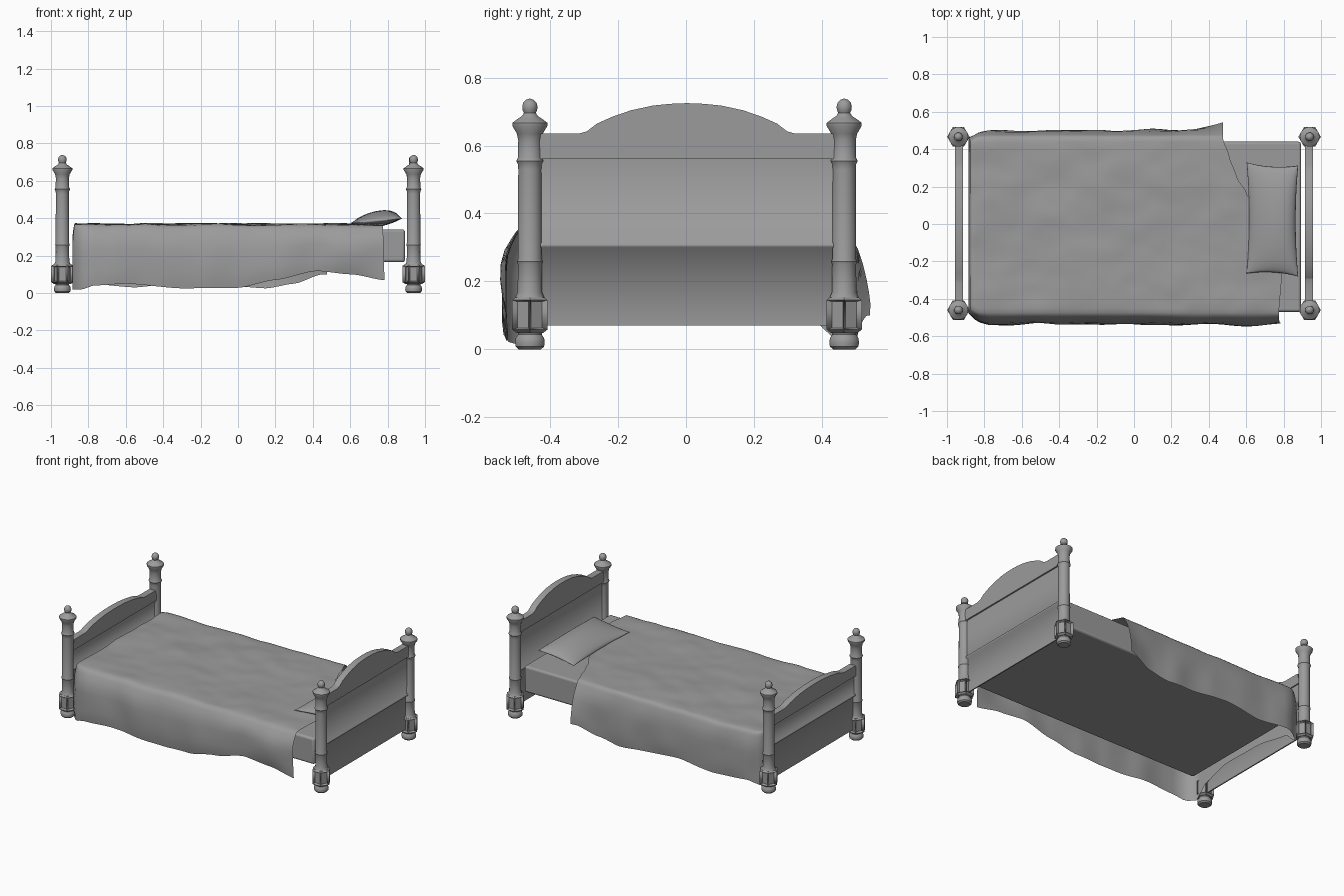
import bpy, bmesh, math
from mathutils import Vector, noise

if "Cube" in bpy.data.objects:
    bpy.data.objects.remove(bpy.data.objects["Cube"])

YC = 0.003   # y centre of the bed frame
GREY = bpy.data.materials.new("dark_grey")
GREY.diffuse_color = (.33, .33, .33, 1)
GREY.use_nodes = True
GREY.node_tree.nodes["Principled BSDF"].inputs["Base Color"].default_value = GREY.diffuse_color


def make(name, verts, faces, angle=35):
    me = bpy.data.meshes.new(name)
    me.from_pydata([tuple(v) for v in verts], [], faces)
    bm = bmesh.new()
    bm.from_mesh(me)
    bmesh.ops.recalc_face_normals(bm, faces=bm.faces)
    bm.to_mesh(me)
    bm.free()
    me.materials.append(GREY)
    ob = bpy.data.objects.new(name, me)
    bpy.context.collection.objects.link(ob)
    bpy.ops.object.select_all(action='DESELECT')
    ob.select_set(True)
    bpy.context.view_layer.objects.active = ob
    bpy.ops.object.shade_smooth_by_angle(angle=math.radians(angle))
    return ob


def lathe(name, profile, cx, cy, n=14):
    verts, faces = [], []
    for r, z in profile:
        for k in range(n):
            a = 2 * math.pi * k / n
            verts.append((cx + r * math.cos(a), cy + r * math.sin(a), z))
    for i in range(len(profile) - 1):
        for k in range(n):
            j = (k + 1) % n
            faces.append((i*n + k, i*n + j, (i+1)*n + j, (i+1)*n + k))
    faces += [tuple(range(n)), tuple(range((len(profile)-1)*n, len(profile)*n))]
    return make(name, verts, faces)


def prism(name, a, b, angle=20):
    """Solid between two matching outlines."""
    n = len(a)
    faces = [tuple(range(n)), tuple(range(n, 2*n))]
    faces += [(i, (i+1) % n, n + (i+1) % n, n + i) for i in range(n)]
    return make(name, list(a) + list(b), faces, angle)


def interp(pts, x):
    if x <= pts[0][0]:
        return pts[0][1]
    for (x0, y0), (x1, y1) in zip(pts, pts[1:]):
        if x <= x1:
            t = (x - x0) / (x1 - x0)
            t = t * t * (3 - 2 * t) * 0.6 + t * 0.4
            return y0 + (y1 - y0) * t
    return pts[-1][1]


# Four turned posts with panelled hexagonal blocks
FOOT = [(.034, 0), (.043, .008), (.045, .02), (.043, .033), (.036, .043), (.038, .058)]
SHAFT = [(.05, .143), (.045, .15), (.037, .168), (.036, .25), (.039, .258), (.036, .266),
         (.035, .53), (.036, .545), (.041, .555), (.036, .565), (.035, .615), (.039, .635),
         (.053, .658), (.053, .667), (.038, .678), (.024, .687), (.018, .696), (.022, .705),
         (.023, .715), (.02, .727), (.011, .735), (.002, .738)]
for sx, end in ((-1, "foot"), (1, "head")):
    for sy, side in ((-1, "front"), (1, "back")):
        cx, cy = sx * .939, YC + sy * .463
        lathe(f"{end}_{side}_post_base", FOOT, cx, cy)
        lathe(f"{end}_{side}_post_shaft", SHAFT, cx, cy)
        ob = lathe(f"{end}_{side}_post_block",
                   [(.045, .048), (.06, .058), (.06, .145), (.05, .152)], cx, cy, 6)
        bm = bmesh.new()
        bm.from_mesh(ob.data)
        sides = [f for f in bm.faces if abs(f.normal.z) < .1]
        bmesh.ops.inset_individual(bm, faces=sides, thickness=.007, depth=0)
        for f in sides:
            bmesh.ops.translate(bm, verts=f.verts, vec=-f.normal * .016)
        bm.to_mesh(ob.data)
        bm.free()


# Head and foot boards: arched cap, panel and ledge flowing into the lower panel
ARCH = [(.43, 0), (.32, 0), (.295, .007), (.265, .03), (.22, .05), (.165, .069),
        (.1, .083), (.05, .088), (0, .09)]


def board(name, sx, flat, rail, rise):
    half = [(y, flat + h * rise) for y, h in ARCH]
    out = [(.45, rail)] + half + [(-y, z) for y, z in half[-2::-1]] + [(-.45, rail)]
    prism(name + "_arched_cap", [(sx*.914, YC + y, z) for y, z in out],
          [(sx*.958, YC + y, z) for y, z in out])
    sec = [(.013, rail), (.013, .314), (.02, .312), (.02, .301), (.006, .296), (.004, .07)]
    sec += [(-w, z) for w, z in sec[::-1]]
    prism(name + "_panel", [(sx*(.935 + w), YC - .45, z) for w, z in sec],
          [(sx*(.935 + w), YC + .45, z) for w, z in sec], 86)


board("headboard", 1, .635, .56, 1)
board("footboard", -1, .505, .435, .5)

# Mattress
bpy.ops.mesh.primitive_cube_add(size=1, location=(.018, -.015, .252))
mat = bpy.context.object
mat.name = "mattress"
mat.data.materials.append(GREY)
mat.scale = (1.75, .91, .175)
bpy.ops.object.transform_apply(location=False, rotation=False, scale=True)
bev = mat.modifiers.new("round", 'BEVEL')
bev.width, bev.segments = .014, 3
bpy.ops.object.shade_smooth_by_angle(angle=math.radians(35))

# Blanket: top sheet with a skirt hanging on front, foot and back sides
HEAD_EDGE = [(-.48, .775), (-.27, .79), (-.1, .74), (.05, .67), (.17, .60), (.25, .55),
             (.36, .51), (.46, .475)]
HEM_FRONT = [(-.88, .015), (-.84, .018), (-.77, .04), (-.6, .05), (-.3, .025), (0, .028),
             (.2, .07), (.42, .118), (.6, .10), (.78, .068)]
HEM_BACK = [(-.88, .02), (-.8, .05), (-.55, .03), (-.3, .06), (0, .035), (.15, .025),
            (.3, .05), (.45, .10)]
HEM_FOOT = [(-.46, .015), (-.38, .10), (-.2, .15), (.1, .145), (.36, .10), (.44, .02)]
K, M, Y0, Y1, X0 = 70, 40, -.475, .462, -.872
verts, faces = [], []


def top_z(x, y):
    edge = max(0, abs(y + .006) - .40) / .07         # sheet dips towards its sides
    return (.368 + .010 * noise.noise(Vector((x * 4, y * 5, .3)))
            + .004 * noise.noise(Vector((x * 9, y * 11, 2))) - .006 * edge * edge)


for i in range(K + 1):
    for j in range(M + 1):
        y = Y0 + (Y1 - Y0) * j / M
        xh = interp(HEAD_EDGE, y)
        x = xh + (X0 - xh) * i / K
        d = max(0, .05 - (x - X0)) / .05            # rounded foot corners
        yc = (Y0 + Y1) / 2
        y = yc + (y - yc) * (1 - .045 * d * d)
        verts.append(Vector((x, y, top_z(x, y))))
idx = lambda i, j: i * (M + 1) + j
faces += [(idx(i, j), idx(i+1, j), idx(i+1, j+1), idx(i, j+1)) for i in range(K) for j in range(M)]
rim = ([(idx(i, 0), 'F') for i in range(K)] + [(idx(K, j), 'E') for j in range(M + 1)]
       + [(idx(i, M), 'B') for i in range(K - 1, -1, -1)])
prev = [r[0] for r in rim]
DROP = [(.03, .25), (.08, .42), (.16, .64), (.27, .86), (.42, .96), (.6, 1), (.75, 1), (.88, .97), (1, .88)]
for f, o in DROP:
    row = []
    for vi, side in rim:
        v = verts[vi]
        x, y, z = v
        if side == 'F':
            hem, out = interp(HEM_FRONT, x), .062
        elif side == 'B':
            hem = interp(HEM_BACK, x)
            out = .038 + .055 * max(0, (x - .1) / .38) ** 2 * f
        else:
            hem, out = interp(HEM_FOOT, y), .014
        near = max(0, 1 - (x - X0) / .09)           # blend around the corners
        out *= 1 - .45 * near if side != 'E' else 1
        n = Vector((0, -1 if side == 'F' else 1, 0))
        if side == 'E':
            c = max(0, (abs(y - (Y0 + Y1) / 2) - .39) / .06)
            n = Vector((-1, math.copysign(min(c, 1) * 1.6, y), 0))
        out = out * o
        if side != 'E':
            out += .016 * min(1, f * 2) * noise.noise(Vector((x * 5, f * 1.2, y * 9)))
        p = v + n * out
        if side == 'F' and x > .6:
            p.x += .008 * f
        p.z = z + (hem - z) * f
        row.append(len(verts))
        verts.append(p)
    faces += [(prev[a], prev[a+1], row[a+1], row[a]) for a in range(len(row) - 1)]
    prev = row
make("blanket", verts, faces, 70)

# Pillow: two bulged sheets with pinched corners, tilted up at the headboard
N = 20
verts, faces = [], []
for s in (1, -1):
    base = len(verts)
    for i in range(N + 1):
        for j in range(N + 1):
            u, v = -math.cos(math.pi * i / N), -math.cos(math.pi * j / N)
            t = (max(0, (1 - u*u) * (1 - v*v))) ** .55
            x = .138 * u * (1 - .1 * (1 - v*v))
            y = .297 * v * (1 - .05 * (1 - u*u))
            z = s * t * (.052 if s > 0 else .034) * (1 + .25 * u * s) + .012 * u
            verts.append((.74 + x, .024 + y - .06 * x, .386 + z))
    q = lambda i, j: base + i * (N + 1) + j
    faces += [(q(i, j), q(i+1, j), q(i+1, j+1), q(i, j+1)) for i in range(N) for j in range(N)]
pillow = make("pillow", verts, faces, 60)
bm = bmesh.new()
bm.from_mesh(pillow.data)
bmesh.ops.remove_doubles(bm, verts=bm.verts, dist=.0005)
bmesh.ops.recalc_face_normals(bm, faces=bm.faces)
bm.to_mesh(pillow.data)
bm.free()
